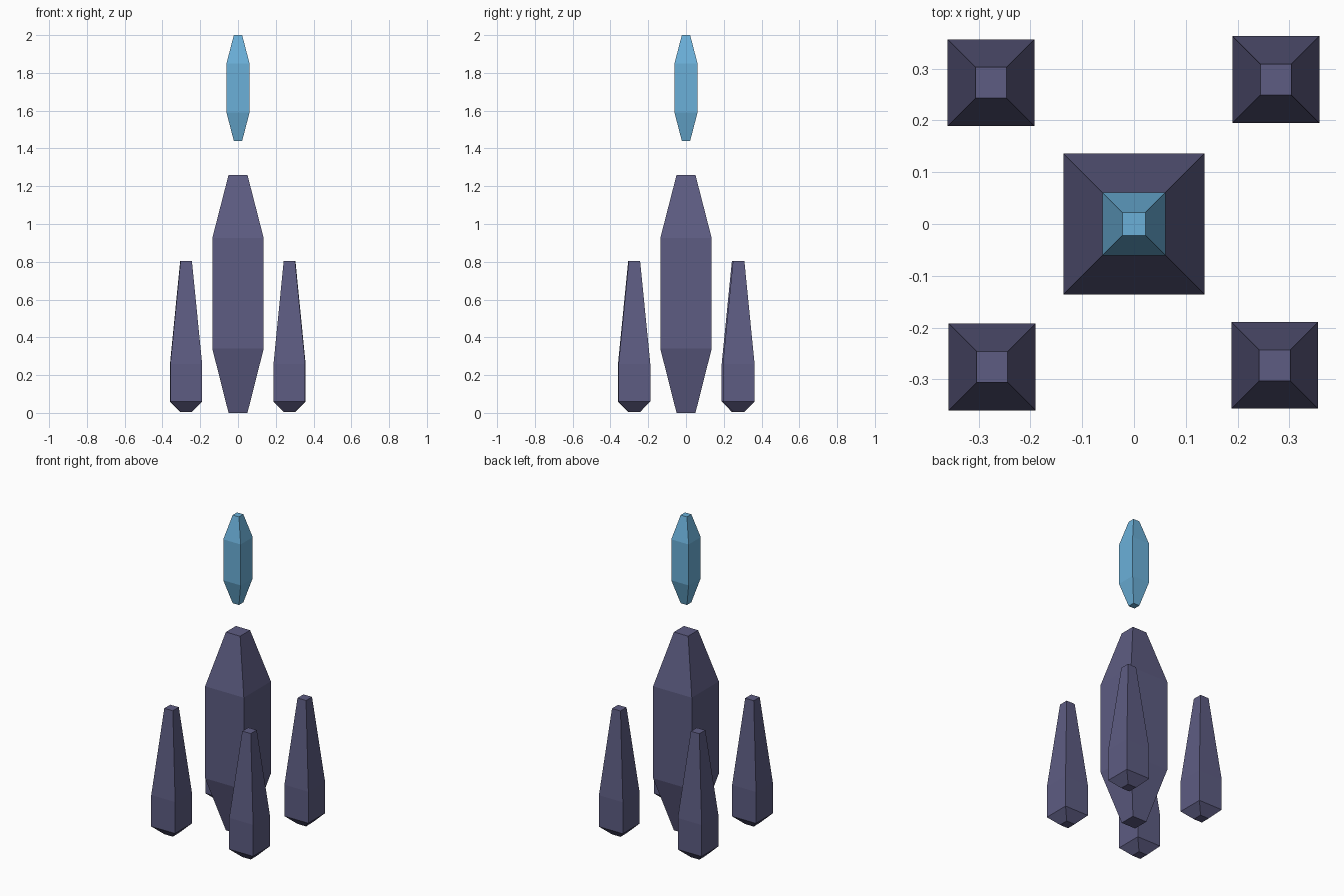
import bpy
import bmesh

if "Cube" in bpy.data.objects:
    bpy.data.objects.remove(bpy.data.objects["Cube"])


def material(name, rgb):
    m = bpy.data.materials.new(name)
    m.diffuse_color = (*rgb, 1.0)
    m.use_nodes = True
    m.node_tree.nodes["Principled BSDF"].inputs["Base Color"].default_value = m.diffuse_color
    return m


STONE = material("dusky purple", (0.110, 0.107, 0.223))
CRYSTAL = material("sky blue", (0.147, 0.434, 0.694))


def square_spire(name, x, y, profile, mat):
    """Stack square rings given as (z, half width), capped at both ends."""
    bm = bmesh.new()
    rings = []
    for z, h in profile:
        corners = ((-1, -1), (1, -1), (1, 1), (-1, 1))
        rings.append([bm.verts.new((sx * h, sy * h, z)) for sx, sy in corners])
    for low, high in zip(rings, rings[1:]):
        for i in range(4):
            j = (i + 1) % 4
            bm.faces.new((low[i], low[j], high[j], high[i]))
    bm.faces.new(rings[0][::-1])
    bm.faces.new(rings[-1])
    mesh = bpy.data.meshes.new(name)
    bm.to_mesh(mesh)
    bm.free()
    mesh.materials.append(mat)
    obj = bpy.data.objects.new(name, mesh)
    obj.location = (x, y, 0)
    bpy.context.collection.objects.link(obj)
    return obj


# Central pillar, tapered at both ends
square_spire("central_pillar", 0, 0,
             [(0, 0.05), (0.34, 0.136), (0.925, 0.136), (1.26, 0.05)], STONE)

# Floating crystal above the pillar
square_spire("floating_crystal", 0, 0,
             [(1.44, 0.022), (1.59, 0.061), (1.85, 0.061), (2.0, 0.022)], CRYSTAL)

# Four slightly irregularly placed corner spires
corners = {
    "back_left_spire": (-0.276, 0.273),
    "back_right_spire": (0.274, 0.279),
    "front_left_spire": (-0.274, -0.276),
    "front_right_spire": (0.272, -0.273),
}
for name, (x, y) in corners.items():
    square_spire(name, x, y,
                 [(0.005, 0.03), (0.06, 0.084), (0.26, 0.084), (0.805, 0.03)], STONE)
